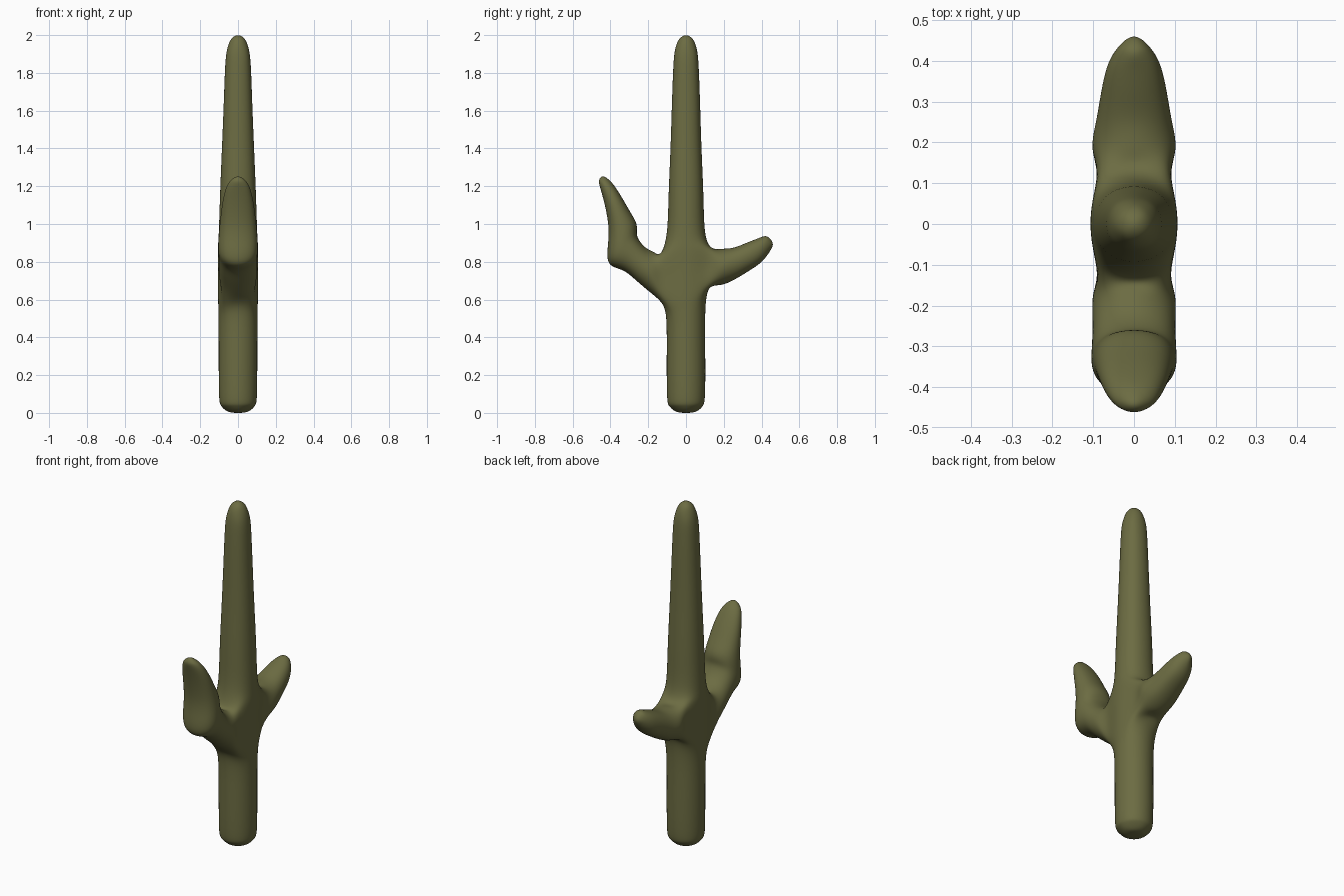
import bpy, bmesh, math
from mathutils import Vector

if "Cube" in bpy.data.objects:
    bpy.data.objects.remove(bpy.data.objects["Cube"])

bm = bmesh.new()


def ring(a, b, w, s=0.71):
    """Eight-point section between silhouette points a and b (y, z), half width w in x."""
    a, b = Vector((0, *a)), Vector((0, *b))
    c, h = (a + b) / 2, (b - a) / 2
    out = []
    for i in range(8):
        u, v = math.cos(i * math.pi / 4), math.sin(i * math.pi / 4)
        k = s / 0.7071 if i % 2 else 1
        out.append(bm.verts.new(c + h * u * k + Vector((w * v * k, 0, 0))))
    return out


def bridge(r, q, skip=()):
    for i in range(8):
        if i not in skip:
            j = (i + 1) % 8
            bm.faces.new((r[i], r[j], q[j], q[i]))


def cap(r, tip):
    p = bm.verts.new((0, *tip))
    for i in (0, 2, 4, 6):
        bm.faces.new((p, r[i], r[i + 1], r[(i + 2) % 8]))


def limb(start, sections, tip):
    prev = start
    for a, b, w in sections:
        r = ring(a, b, w, 0.73)
        bridge(prev, r)
        prev = r
    cap(prev, tip)


# Trunk below the junction
base = [ring((-r, z), (r, z), r) for z, r in
        ((0.008, 0.055), (0.035, 0.087), (0.09, 0.1), (0.28, 0.102))]
base.append(ring((-0.103, 0.47), (0.102, 0.53), 0.103, 0.72))
for r, q in zip(base, base[1:]):
    bridge(r, q)
cap(base[0], (0, 0))

# Junction, with openings for the two arms
low = ring((-0.122, 0.572), (0.124, 0.66), 0.105, 0.8)
mid = ring((-0.13, 0.71), (0.13, 0.77), 0.107, 0.84)
top = ring((-0.134, 0.845), (0.138, 0.873), 0.106, 0.8)
bridge(base[-1], low)
bridge(low, mid, (3, 4, 7, 0))
bridge(mid, top, (3, 4, 7, 0))

# Trunk above the junction
limb(top, [((-y, z), (y, z), x) for z, y, x in
           ((0.95, 0.102, 0.102), (1.15, 0.092, 0.095), (1.4, 0.082, 0.085),
            (1.65, 0.074, 0.075), (1.83, 0.067, 0.068), (1.92, 0.058, 0.058),
            (1.975, 0.038, 0.038))], (0, 2.0))

# Front arm with its elbow
front = [top[4], top[3], mid[3], low[3], low[4], low[5], mid[5], top[5]]
limb(front, [((-0.18, 0.63), (-0.17, 0.852), 0.101),
             ((-0.26, 0.698), (-0.218, 0.878), 0.101),
             ((-0.335, 0.755), (-0.256, 0.93), 0.103),
             ((-0.408, 0.795), (-0.26, 0.972), 0.104),
             ((-0.412, 0.9), (-0.268, 1.015), 0.1),
             ((-0.412, 1.0), (-0.3, 1.072), 0.092),
             ((-0.432, 1.11), (-0.338, 1.138), 0.08),
             ((-0.455, 1.195), (-0.378, 1.2), 0.06),
             ((-0.46, 1.23), (-0.408, 1.234), 0.036)], (-0.442, 1.253))

# Back arm
back = [top[0], top[1], mid[1], low[1], low[0], low[7], mid[7], top[7]]
limb(back, [((0.18, 0.676), (0.185, 0.869), 0.102),
            ((0.25, 0.703), (0.25, 0.874), 0.093),
            ((0.33, 0.75), (0.32, 0.9), 0.08),
            ((0.4, 0.8), (0.385, 0.925), 0.063),
            ((0.443, 0.855), (0.427, 0.934), 0.036)], (0.46, 0.9))

bmesh.ops.delete(bm, geom=[v for v in bm.verts if not v.link_faces], context='VERTS')
bmesh.ops.recalc_face_normals(bm, faces=bm.faces)

# Push the cage out so the smoothed surface passes through the sections
target = {v: v.co.copy() for v in bm.verts}
for _ in range(8):
    move = {}
    for v in bm.verts:
        n = len(v.link_edges)
        near = {e.other_vert(v) for e in v.link_edges}
        total = v.co * n * n
        for o in near:
            total += o.co * 4
        for f in v.link_faces:
            for o in f.verts:
                if o is not v and o not in near:
                    total += o.co
        move[v] = (target[v] - total / (n * (n + 5))) * 0.8
    for v, d in move.items():
        v.co += d

mesh = bpy.data.meshes.new("cactus")
bm.to_mesh(mesh)
bm.free()
mesh.shade_smooth()
obj = bpy.data.objects.new("cactus", mesh)
bpy.context.collection.objects.link(obj)
sub = obj.modifiers.new("smooth", 'SUBSURF')
sub.levels = sub.render_levels = 3

mat = bpy.data.materials.new("olive_green")
mat.diffuse_color = (0.15, 0.15, 0.055, 1)
mat.use_nodes = True
mat.node_tree.nodes["Principled BSDF"].inputs["Base Color"].default_value = mat.diffuse_color
mesh.materials.append(mat)
